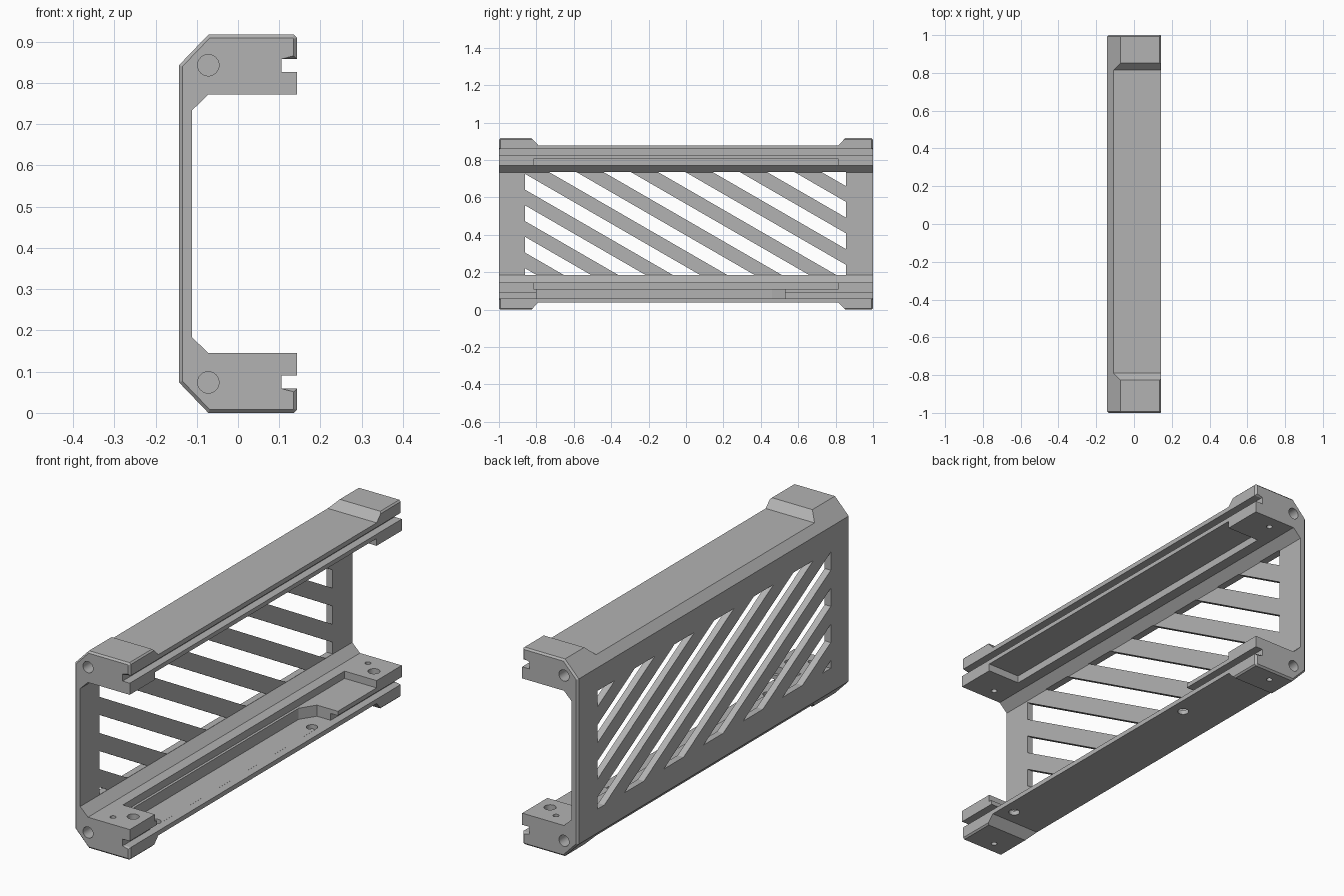
import bpy, bmesh, math
from mathutils import Vector

cube = bpy.data.objects.get("Cube")
if cube:
    bpy.data.objects.remove(cube, do_unlink=True)

grey = bpy.data.materials.new("mid_grey")
grey.use_nodes = True
grey.diffuse_color = (0.45, 0.45, 0.45, 1)
grey.node_tree.nodes["Principled BSDF"].inputs["Base Color"].default_value = (0.45, 0.45, 0.45, 1)


def finish(bm, name):
    bmesh.ops.recalc_face_normals(bm, faces=bm.faces)
    mesh = bpy.data.meshes.new(name)
    bm.to_mesh(mesh)
    bm.free()
    mesh.materials.append(grey)
    obj = bpy.data.objects.new(name, mesh)
    bpy.context.collection.objects.link(obj)
    return obj


def prism(points, direction):
    """Extrude a closed polygon of 3D points along a vector."""
    bm = bmesh.new()
    face = bm.faces.new([bm.verts.new(p) for p in points])
    new = bmesh.ops.extrude_face_region(bm, geom=[face])["geom"]
    bmesh.ops.translate(bm, vec=direction,
                        verts=[v for v in new if isinstance(v, bmesh.types.BMVert)])
    return bm


def cut(target, bm):
    """Subtract a temporary solid from the target."""
    cutter = finish(bm, "cutter")
    cutter.hide_render = True
    mod = target.modifiers.new("cut", 'BOOLEAN')
    mod.operation = 'DIFFERENCE'
    mod.solver = 'EXACT'
    mod.object = cutter
    bpy.context.view_layer.objects.active = target
    bpy.ops.object.modifier_apply(modifier=mod.name)
    bpy.data.objects.remove(cutter, do_unlink=True)


def box(x0, x1, y0, y1, z0, z1):
    return prism([(x0, y0, z0), (x1, y0, z0), (x1, y1, z0), (x0, y1, z0)], (0, 0, z1 - z0))


def hole(target, start, direction, radius, sides=24):
    start, direction = Vector(start), Vector(direction)
    u = Vector((1, 0, 0))
    v = direction.normalized().cross(u)
    ring = [start + radius * (math.cos(a) * u + math.sin(a) * v)
            for a in (2 * math.pi * i / sides for i in range(sides))]
    cut(target, prism(ring, direction))


# C-shaped section: lower half, mirrored in height for the upper half
H = 0.917
half = [(-0.143, 0.074), (-0.072, 0.0), (0.136, 0.0), (0.143, 0.007), (0.143, 0.059),
        (0.106, 0.059), (0.106, 0.091), (0.143, 0.091), (0.143, 0.145),
        (-0.072, 0.145), (-0.112, 0.184)]
section = half + [(x, H - z) for x, z in reversed(half)]
bm = prism([(x, -1, z) for x, z in section], (0, 2, 0))


def outer(v):
    return v.co.x < -0.14 or not 0.065 < v.co.z < H - 0.065 and v.co.x != 0.106 and \
        not (0.106 <= v.co.x < 0.107)


# Small chamfer round the outer outline of both ends
rim = [e for e in bm.edges if all(outer(v) for v in e.verts)
       and abs(e.verts[0].co.y - e.verts[1].co.y) < 0.01]
bmesh.ops.bevel(bm, geom=rim, offset=0.008, segments=1, affect='EDGES')
frame = finish(bm, "slatted_frame")

# Shallow outer recess between the raised ends, on both flanges
for flip in (False, True):
    pts = [(-0.86, -0.035), (-0.79, 0.038), (0.815, 0.038), (0.885, -0.035)]
    pts = [(-0.3, y, H - z if flip else z) for y, z in pts]
    cut(frame, prism(pts, (0.6, 0, 0)))

# Long shallow pockets on the inner faces of both flanges
cut(frame, box(-0.022, 0.2, -0.815, 0.815, 0.111, 0.2))
cut(frame, box(-0.022, 0.2, -0.815, 0.815, H - 0.2, H - 0.111))

# Deeper pocket in the lower flange with an angled corner
deep = [(-0.01, -0.80), (0.2, -0.80), (0.2, 0.53), (0.035, 0.53), (-0.01, 0.46)]
cut(frame, prism([(x, y, 0.0592) for x, y in deep], (0, 0, 0.1)))

# Diagonal slots through the wall, clipped to the window rectangle
Y0, Y1, Z0, Z1 = -0.86, 0.856, 0.185, 0.735
SLOPE, PITCH, WIDTH = math.tan(math.radians(30)), 0.2914, 0.146
run = 0.7 / SLOPE
for k in range(-5, 6):
    top = -0.585 + PITCH * k
    zt, zb = Z1 + 0.06, Z1 + 0.06 - 0.7
    ys = top - 0.06 / SLOPE
    bm = bmesh.new()
    bm.faces.new([bm.verts.new((-0.3, y, z)) for y, z in
                  ((ys - WIDTH, zt), (ys, zt), (ys + run, zb), (ys + run - WIDTH, zb))])
    for co, no in (((0, Y0, 0), (0, -1, 0)), ((0, Y1, 0), (0, 1, 0)),
                   ((0, 0, Z0), (0, 0, -1)), ((0, 0, Z1), (0, 0, 1))):
        bmesh.ops.bisect_plane(bm, geom=bm.verts[:] + bm.edges[:] + bm.faces[:],
                               plane_co=co, plane_no=no, clear_outer=True)
    outline = [v.co.copy() for v in list(bm.faces)[0].verts] if len(bm.faces) else None
    bm.free()
    if outline:
        cut(frame, prism(outline, (0.25, 0, 0)))

# Blind holes in the end faces, and mounting holes in the flange ends
for s in (-1, 1):
    for z in (0.074, H - 0.074):
        hole(frame, (-0.072, s * 1.1, z), (0, -s * 0.25, 0), 0.026)
    hole(frame, (0.013, s * 0.937, -0.1), (0, 0, 0.4), 0.013, 16)
    hole(frame, (0.013, s * 0.937, 0.70), (0, 0, 0.14), 0.013, 16)
    hole(frame, (0.08, s * 0.885, 0.2), (0, 0, -0.11), 0.026)

# Screw holes in the thin lower floor
for y in (-0.72, 0.43):
    hole(frame, (0.08, y, -0.1), (0, 0, 0.2), 0.024)

for o in bpy.context.selected_objects:
    o.select_set(False)
frame.select_set(True)
bpy.context.view_layer.objects.active = frame
bpy.ops.object.shade_smooth_by_angle(angle=math.radians(25))
